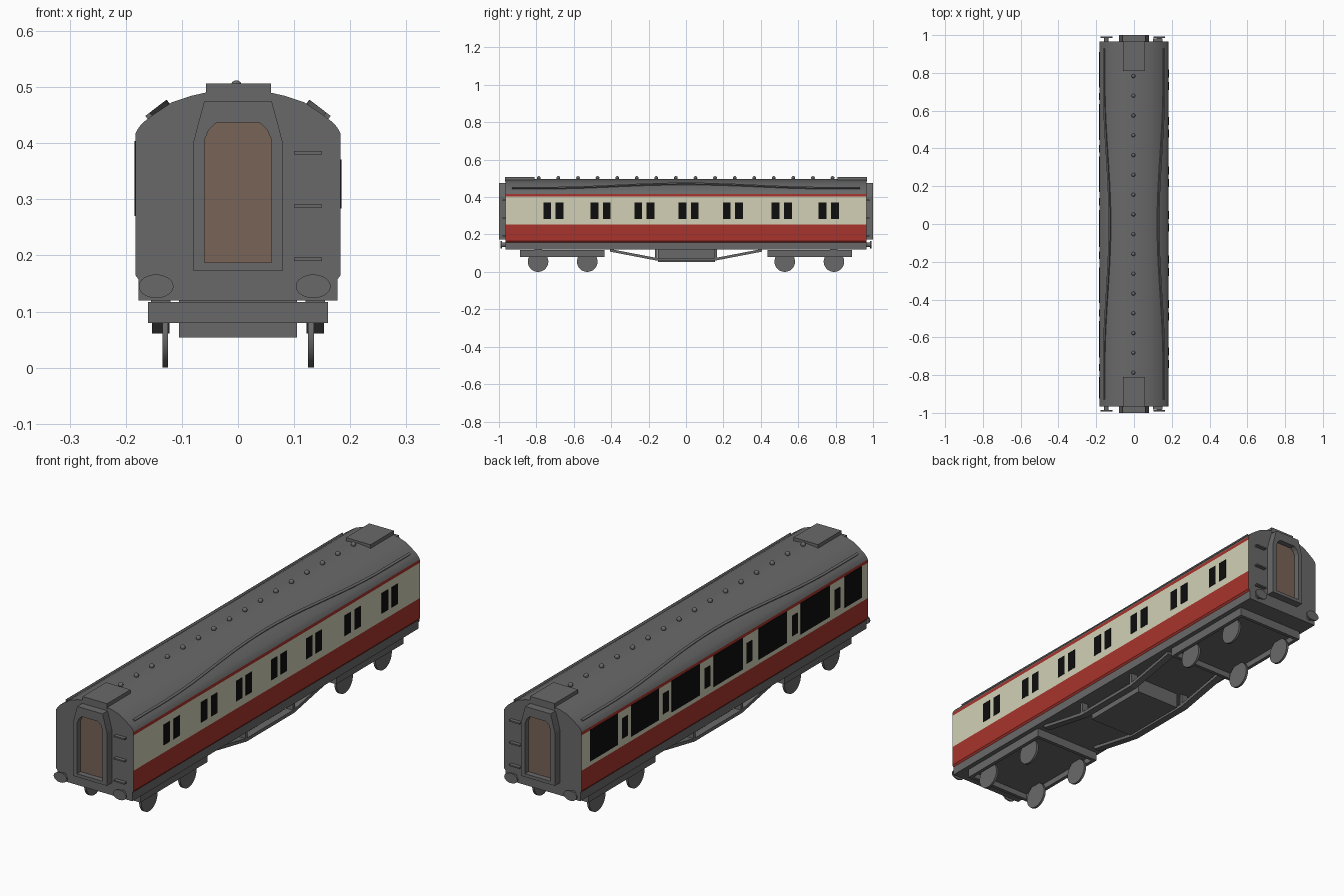
import bpy, bmesh, math
from mathutils import Matrix

if "Cube" in bpy.data.objects:
    bpy.data.objects.remove(bpy.data.objects["Cube"])


def material(name, r, g, b):
    m = bpy.data.materials.new(name)
    m.diffuse_color = (r, g, b, 1)
    m.use_nodes = True
    m.node_tree.nodes["Principled BSDF"].inputs["Base Color"].default_value = m.diffuse_color
    return m


GREY = material("grey", 0.141, 0.141, 0.141)
RED = material("red", 0.392, 0.034, 0.025)
CREAM = material("cream", 0.645, 0.631, 0.468)
BLACK = material("window black", 0.004, 0.004, 0.004)
BROWN = material("door brown", 0.188, 0.127, 0.093)


def finish(name, bm, mats, smooth=None):
    bmesh.ops.recalc_face_normals(bm, faces=bm.faces)
    mesh = bpy.data.meshes.new(name)
    bm.to_mesh(mesh)
    bm.free()
    for m in mats:
        mesh.materials.append(m)
    ob = bpy.data.objects.new(name, mesh)
    bpy.context.collection.objects.link(ob)
    if smooth:
        bpy.ops.object.select_all(action='DESELECT')
        ob.select_set(True)
        bpy.context.view_layer.objects.active = ob
        bpy.ops.object.shade_smooth_by_angle(angle=math.radians(smooth))
    return ob


def add_box(bm, x0, x1, y0, y1, z0, z1):
    m = Matrix.Translation(((x0 + x1) / 2, (y0 + y1) / 2, (z0 + z1) / 2))
    bmesh.ops.create_cube(bm, size=1, matrix=m @ Matrix.Diagonal((x1 - x0, y1 - y0, z1 - z0, 1)))


def boxes(name, mat, items):
    bm = bmesh.new()
    for b in items:
        add_box(bm, *b)
    return finish(name, bm, [mat])


def loft(bm, rings, closed=False):
    """Skin a list of equal point rings; cap the ends unless closed."""
    vs = [[bm.verts.new(p) for p in r] for r in rings]
    n = len(vs[0])
    pairs = list(zip(vs, vs[1:])) + ([(vs[-1], vs[0])] if closed else [])
    for a, b in pairs:
        for i in range(n):
            j = (i + 1) % n
            bm.faces.new((a[i], a[j], b[j], b[i]))
    if not closed:
        bm.faces.new(vs[0])
        bm.faces.new(vs[-1])


def cylinder(bm, loc, rx, rz, length, axis, segs=32):
    rot = Matrix.Rotation(math.pi / 2, 4, 'Y' if axis == 'X' else 'X')
    scale = Matrix.Diagonal((1, 1, rz / rx, 1)) if axis == 'Y' else Matrix.Identity(4)
    bmesh.ops.create_cone(bm, cap_ends=True, segments=segs, radius1=rx, radius2=rx, depth=length,
                          matrix=Matrix.Translation(loc) @ scale @ rot)


# Body shell: one cross-section, painted in bands by height
half = [(0.177, 0.12), (0.177, 0.157), (0.183, 0.165), (0.183, 0.252), (0.183, 0.403),
        (0.183, 0.417), (0.177, 0.428), (0.168, 0.438), (0.145, 0.455), (0.118, 0.473),
        (0.085, 0.484), (0.05, 0.492), (0, 0.497)]
section = half + [(-x, z) for x, z in reversed(half[:-1])]
bm = bmesh.new()
loft(bm, [[(x, y, z) for x, z in section] for y in (-0.966, 0.966)])
for f in bm.faces:
    z = f.calc_center_median().z
    if len(f.verts) == 4 and 0.157 < z < 0.417:
        f.material_index = 2 if 0.252 < z < 0.403 else 1
finish("carriage_body", bm, [GREY, RED, CREAM], 25)

# Right side: pairs of small windows
boxes("right_windows", BLACK, [(0.182, 0.1845, y + d, y + d + 0.042, 0.284, 0.371)
      for y in (-0.763, -0.511, -0.276, -0.04, 0.197, 0.458, 0.709) for d in (0, 0.066)])

# Left side: large compartment windows with small ones between
large = [(0.722, 0.911), (0.445, 0.634), (0.169, 0.358), (-0.121, 0.074),
         (-0.418, -0.229), (-0.708, -0.513), (-0.924, -0.81)]
boxes("left_large_windows", BLACK, [(-0.1845, -0.182, a, b, 0.27, 0.404) for a, b in large])
boxes("left_small_windows", BLACK, [(-0.1845, -0.182, y - 0.019, y + 0.019, 0.284, 0.371)
      for y in (0.675, 0.398, 0.118, -0.165, -0.472, -0.759)])

# Curved rain strips on the roof
for side, label in ((1, "right"), (-1, "left")):
    rings = []
    for i in range(25):
        y = -0.93 + 1.86 * i / 24
        f = 0.5 + 0.5 * math.cos(math.pi * min(abs(y) / 0.75, 1))
        x, z = 0.157 - 0.03 * f, 0.446 + 0.023 * f
        rings.append([(side * (x + a * 0.8 + n * 0.6), y, z - a * 0.6 + n * 0.8)
                      for a, n in ((-0.005, -0.005), (0.005, -0.005), (0.005, 0.007), (-0.005, 0.007))])
    bm = bmesh.new()
    loft(bm, rings)
    finish(label + "_rain_strip", bm, [GREY], 30)

# Roof ventilator domes
bm = bmesh.new()
for i in range(16):
    bmesh.ops.create_uvsphere(bm, u_segments=16, v_segments=8, radius=0.01,
                              matrix=Matrix.Translation((-0.003, -0.787 + 0.1047 * i, 0.502)))
finish("roof_vents", bm, [GREY], 40)

# End fittings, mirrored front and back
outer = [(0.08, 0.173), (0.08, 0.40), (0.071, 0.435), (0.06, 0.475)]
inner = [(0.06, 0.187), (0.06, 0.405), (0.052, 0.424), (0.038, 0.437)]
outer += [(-x, z) for x, z in reversed(outer)]
inner += [(-x, z) for x, z in reversed(inner)]
for s, label in ((-1, "front"), (1, "back")):
    # Gangway frame around a recessed door
    bm = bmesh.new()
    loft(bm, [[(x, s * y, z) for x, z in prof] for prof, y in
              ((outer, 0.96), (outer, 1.0), (inner, 1.0), (inner, 0.96))], closed=True)
    finish(label + "_gangway_frame", bm, [GREY])
    bm = bmesh.new()
    loft(bm, [[(x, s * y, z) for x, z in inner] for y in (0.968, 0.976)])
    finish(label + "_gangway_door", bm, [BROWN])

    y0, y1 = sorted((s * 0.81, s * 0.968))
    boxes(label + "_roof_plate", GREY, [(-0.057, 0.059, y0, y1, 0.483, 0.506)])

    y0, y1 = sorted((s * 0.96, s * 0.982))
    boxes(label + "_steps", GREY, [(0.1, 0.15, y0, y1, z, z + 0.006) for z in (0.19, 0.285, 0.38)])

    # Buffers with oval heads
    bm = bmesh.new()
    for x in (-0.146, 0.134):
        cylinder(bm, (x, s * 0.974, 0.145), 0.012, 0.012, 0.03, 'Y', 16)
        cylinder(bm, (x, s * 0.988, 0.145), 0.031, 0.021, 0.007, 'Y')
    finish(label + "_buffers", bm, [GREY], 30)

    # Bogie: open tray of rails below a deck, with pads up to the body
    a, b = sorted((s * 0.435, s * 0.888))
    boxes(label + "_bogie_frame", GREY, [
        (-0.16, 0.16, a, b, 0.105, 0.117),
        (-0.16, -0.145, a, b, 0.08, 0.117), (0.145, 0.16, a, b, 0.08, 0.117),
        (-0.16, 0.16, a, a + 0.015, 0.08, 0.117), (-0.16, 0.16, b - 0.015, b, 0.08, 0.117),
        (-0.155, -0.12, s * 0.79 - 0.02, s * 0.79 + 0.02, 0.115, 0.123),
        (0.12, 0.155, s * 0.79 - 0.02, s * 0.79 + 0.02, 0.115, 0.123)])
    bm = bmesh.new()
    for y in (0.528, 0.791):
        for x in (-0.13, 0.13):
            cylinder(bm, (x, s * y, 0.055), 0.055, 0.055, 0.01, 'X')
    finish(label + "_wheels", bm, [GREY], 30)

# Underfloor equipment box and side trusses
boxes("underfloor_box", GREY, [(-0.105, 0.105, -0.15, 0.155, 0.054, 0.122)])
path = [(-0.405, 0.122), (-0.16, 0.075), (0.16, 0.075), (0.405, 0.122)]
for s, label in ((1, "right"), (-1, "left")):
    bm = bmesh.new()
    loft(bm, [[(s * x, y, z + d) for x, d in ((0.122, -0.014), (0.153, -0.014), (0.153, 0), (0.122, 0))]
              for y, z in path])
    x0, x1 = sorted((s * 0.122, s * 0.153))
    for y in (-0.16, 0.16):
        add_box(bm, x0, x1, y - 0.007, y + 0.007, 0.07, 0.122)
    finish(label + "_truss", bm, [GREY])
